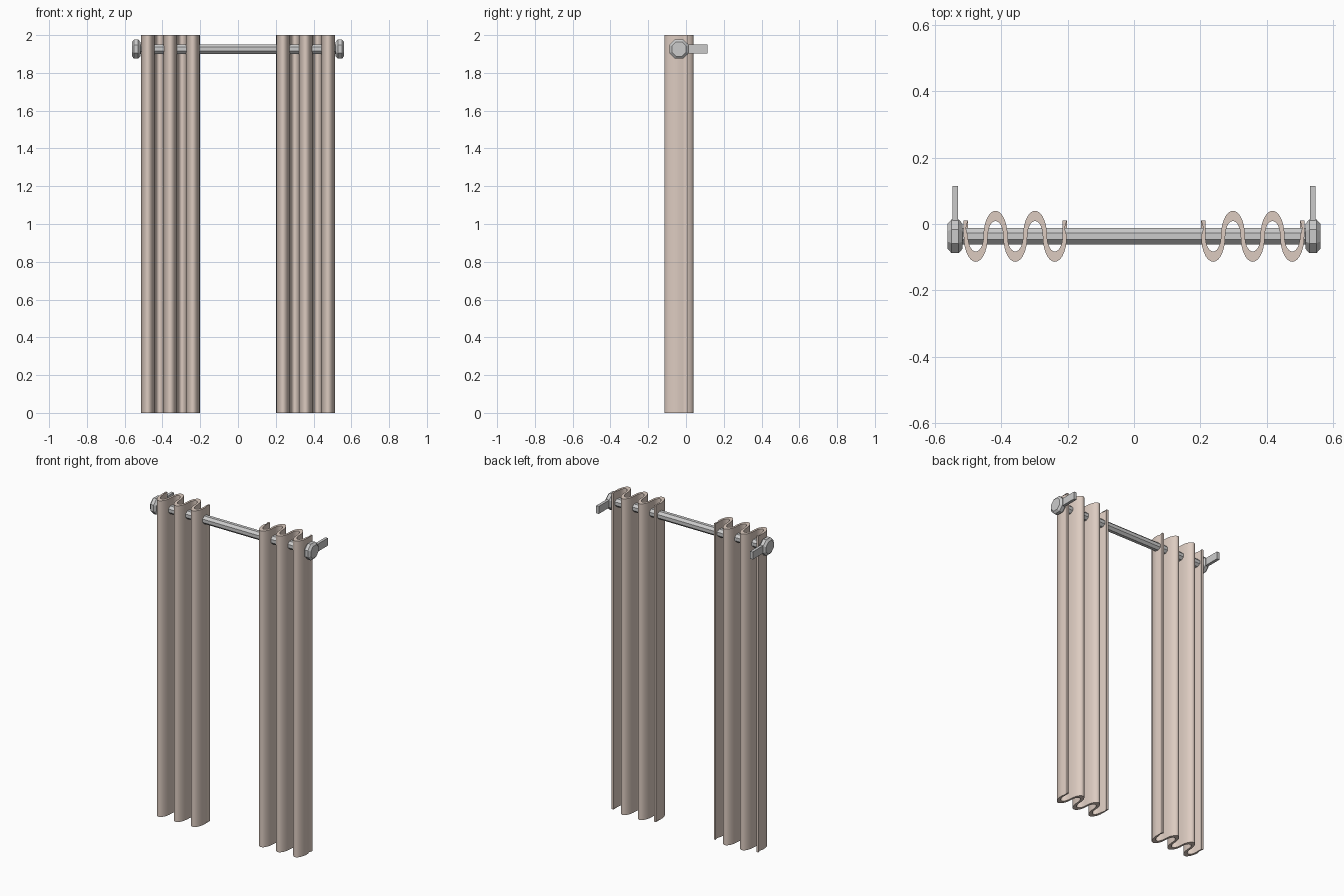
import bpy, bmesh
from math import pi, sin, cos

if "Cube" in bpy.data.objects:
    bpy.data.objects.remove(bpy.data.objects["Cube"])

ROD_Y, ROD_Z = -0.037, 1.926
X0, X1, FOLDS, STEPS = 0.209, 0.507, 5, 14
RX, RY = (X1 - X0) / FOLDS / 2, 0.0615   # fold centreline radii
TX, TY = 0.0065, 0.0155                  # half thickness across x and y


def make_object(name, bm, mat=None):
    bmesh.ops.recalc_face_normals(bm, faces=bm.faces)
    me = bpy.data.meshes.new(name)
    bm.to_mesh(me)
    bm.free()
    ob = bpy.data.objects.new(name, me)
    bpy.context.collection.objects.link(ob)
    if mat:
        me.materials.append(mat)
    return ob


def octagon_lathe(name, stations):
    """Eight-sided solid along x, flat side up; stations are (x, flat radius)."""
    bm = bmesh.new()
    rings = []
    for x, r in stations:
        r /= cos(pi / 8)
        rings.append([bm.verts.new((x, ROD_Y + r * cos(pi / 8 + i * pi / 4),
                                    ROD_Z + r * sin(pi / 8 + i * pi / 4))) for i in range(8)])
    for a, b in zip(rings, rings[1:]):
        for i in range(8):
            j = (i + 1) % 8
            bm.faces.new((a[i], a[j], b[j], b[i]))
    bm.faces.new(rings[0])
    bm.faces.new(rings[-1])
    return make_object(name, bm)


def fold_side(side):
    """One face of the wavy cloth: alternating half ellipses with straight ends."""
    pts = [(X0 + side * TX, 0.011)]
    for k in range(FOLDS):
        cx = X0 + RX * (2 * k + 1)
        up = 1 if k % 2 else -1
        rx, ry = RX + up * side * -TX, RY + up * side * -TY
        for i in range(STEPS + (k == FOLDS - 1)):
            a = pi * i / STEPS
            pts.append((cx - rx * cos(a), ROD_Y + up * ry * sin(a)))
    end = 1 if FOLDS % 2 else -1
    pts.append((X1 - side * end * TX, 0.011))
    return pts


def curtain(name, mirror, mat):
    bm = bmesh.new()
    columns = []
    for (ax, ay), (bx, by) in zip(fold_side(1), fold_side(-1)):
        columns.append([bm.verts.new((mirror * x, y, z))
                        for x, y, z in ((ax, ay, 0), (bx, by, 0), (bx, by, 2), (ax, ay, 2))])
    for a, b in zip(columns, columns[1:]):
        for i in range(4):
            j = (i + 1) % 4
            bm.faces.new((a[i], a[j], b[j], b[i]))
    bm.faces.new(columns[0])
    bm.faces.new(columns[-1])
    ob = make_object(name, bm, mat)
    bpy.ops.object.select_all(action='DESELECT')
    ob.select_set(True)
    bpy.context.view_layer.objects.active = ob
    bpy.ops.object.shade_smooth_by_angle(angle=pi / 6)


def bracket(name, mirror):
    bm = bmesh.new()
    bmesh.ops.create_cube(bm, size=1)
    for v in bm.verts:
        v.co = (mirror * 0.539 + v.co.x * 0.018, 0.0475 + v.co.y * 0.135, ROD_Z + v.co.z * 0.048)
    make_object(name, bm)


cloth = bpy.data.materials.new("beige_cloth")
cloth.diffuse_color = (0.72, 0.60, 0.53, 1)
cloth.use_nodes = True
cloth.node_tree.nodes["Principled BSDF"].inputs["Base Color"].default_value = cloth.diffuse_color

# Rod
octagon_lathe("curtain_rod", [(-0.53, 0.025), (0.53, 0.025)])

# Mirrored curtains, end caps and wall brackets
for label, s in (("left", -1), ("right", 1)):
    curtain(label + "_curtain", s, cloth)
    octagon_lathe(label + "_end_cap", [(s * 0.517, 0.038), (s * 0.529, 0.051),
                                       (s * 0.550, 0.051), (s * 0.562, 0.038)])
    bracket(label + "_wall_bracket", s)
